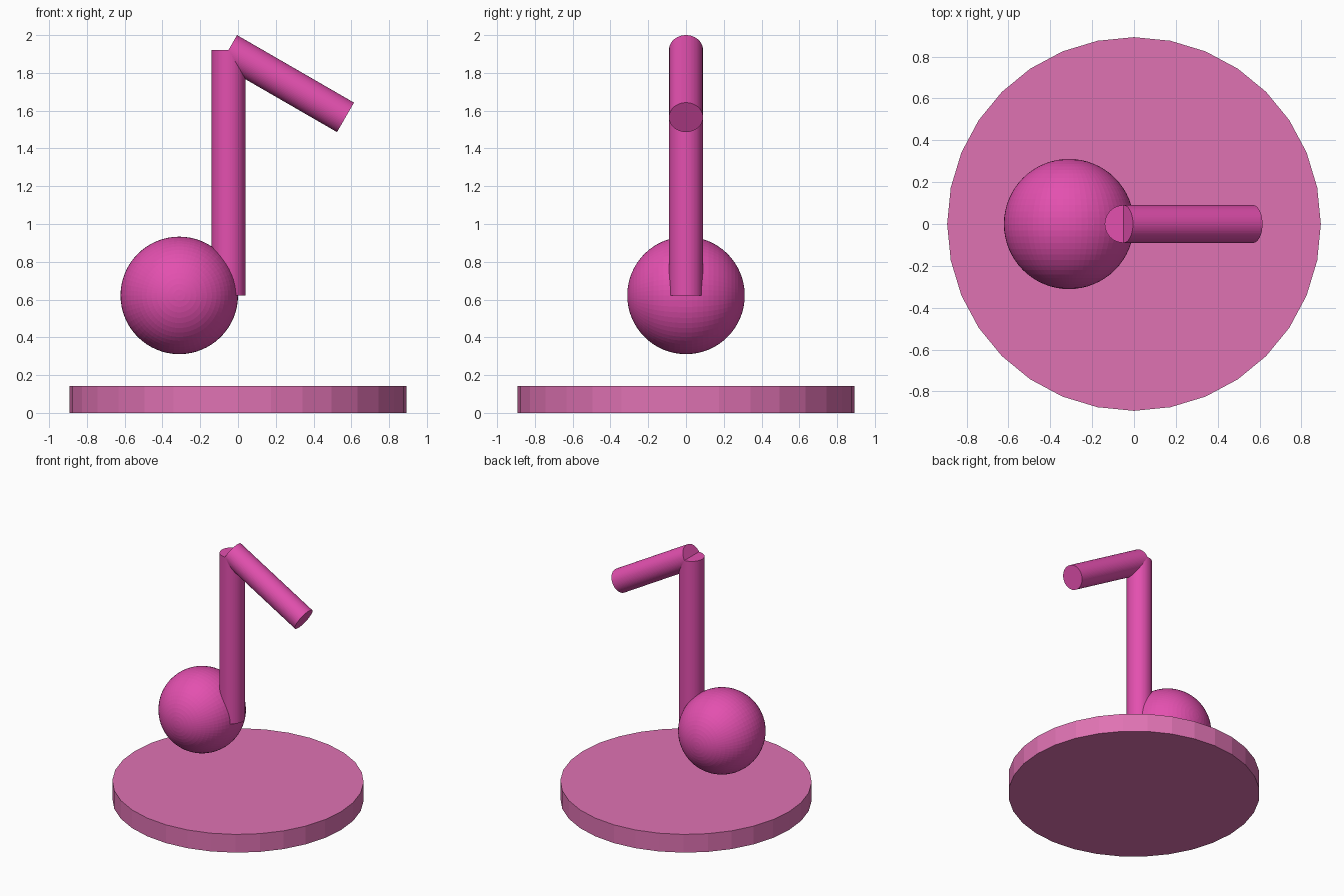
import bpy, bmesh, math
from mathutils import Vector, Matrix

if "Cube" in bpy.data.objects:
    bpy.data.objects.remove(bpy.data.objects["Cube"])


def make_material(name, color):
    m = bpy.data.materials.new(name)
    m.diffuse_color = (*color, 1)
    m.use_nodes = True
    m.node_tree.nodes["Principled BSDF"].inputs["Base Color"].default_value = m.diffuse_color
    return m


magenta = make_material("magenta", (0.77, 0.08, 0.43))
pale_pink = make_material("pale pink", (0.74, 0.17, 0.45))


def finish(bm, name, mat):
    mesh = bpy.data.meshes.new(name)
    bm.to_mesh(mesh)
    bm.free()
    mesh.materials.append(mat)
    ob = bpy.data.objects.new(name, mesh)
    bpy.context.collection.objects.link(ob)
    return ob


def rod(name, start, end, radius, sides, mat):
    """Capped cylinder running from start to end."""
    a, b = Vector(start), Vector(end)
    axis = b - a
    turn = axis.to_track_quat('Z', 'Y').to_matrix().to_4x4()
    bm = bmesh.new()
    bmesh.ops.create_cone(bm, cap_ends=True, segments=sides, radius1=radius,
                          radius2=radius, depth=axis.length,
                          matrix=Matrix.Translation((a + b) / 2) @ turn)
    return finish(bm, name, mat)


# Faceted round base
rod("base", (0, 0, 0), (0, 0, 0.143), 0.893, 32, pale_pink)

# Note head: ball with its poles facing front and back
bm = bmesh.new()
bmesh.ops.create_uvsphere(bm, u_segments=64, v_segments=32, radius=0.311,
                          matrix=Matrix.Translation((-0.311, 0, 0.622))
                          @ Matrix.Rotation(math.pi / 2, 4, 'X'))
finish(bm, "note_head", magenta)

# Upright stem
top = Vector((-0.05, 0, 1.922))
rod("note_stem", (-0.05, 0, 0.622), top, 0.09, 64, magenta)

# Flag sloping down 30 degrees from the top of the stem
slope = math.radians(30)
tip = top + 0.715 * Vector((math.cos(slope), 0, -math.sin(slope)))
rod("note_flag", top, tip, 0.09, 64, magenta)
